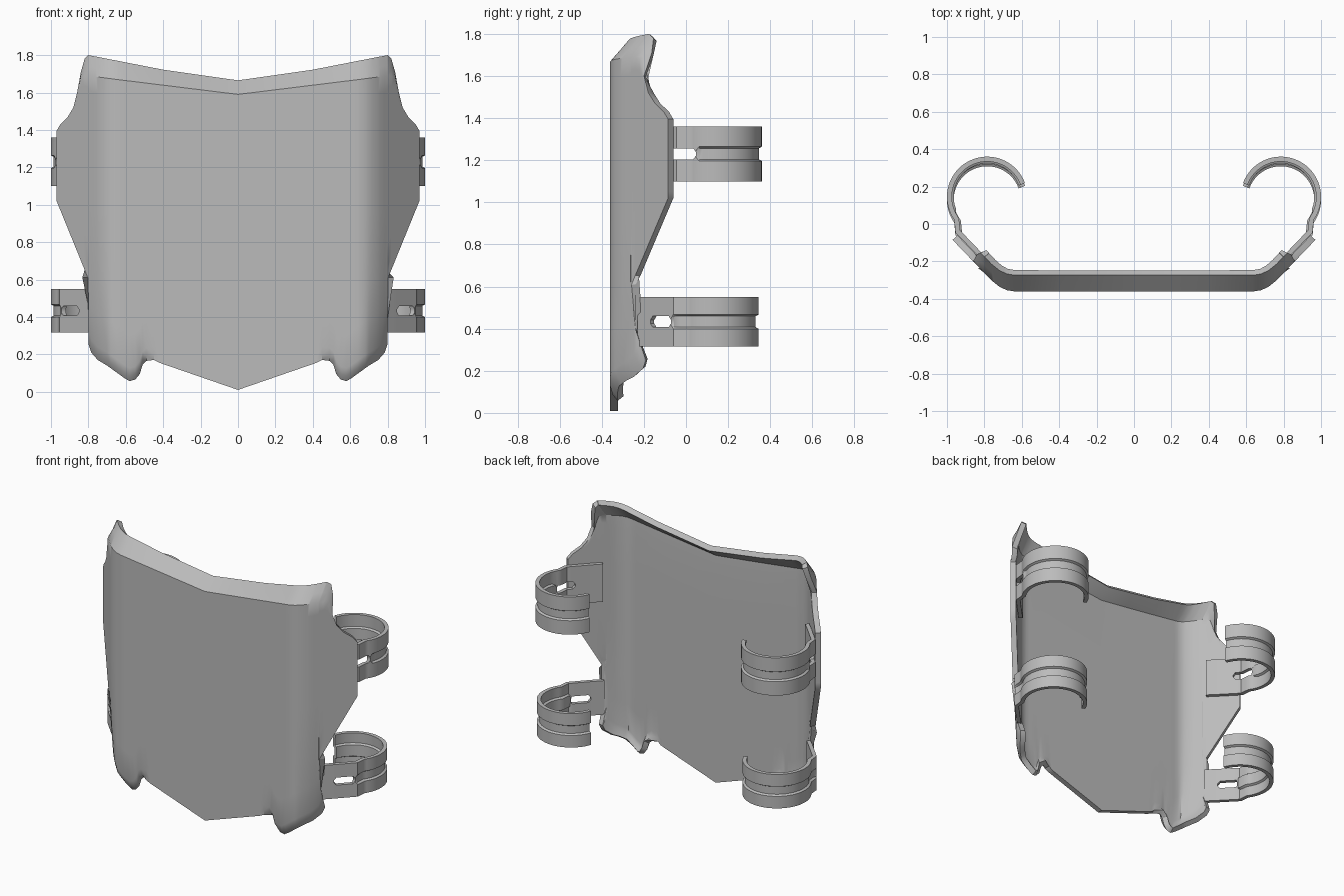
import bpy, bmesh, math

cube = bpy.data.objects.get("Cube")
if cube:
    bpy.data.objects.remove(cube, do_unlink=True)

grey = bpy.data.materials.new("plain_grey")
grey.use_nodes = True
grey.diffuse_color = (0.5, 0.5, 0.5, 1)
grey.node_tree.nodes["Principled BSDF"].inputs["Base Color"].default_value = (0.5, 0.5, 0.5, 1)


def interp(points, x):
    """Piecewise linear lookup."""
    for (x0, y0), (x1, y1) in zip(points, points[1:]):
        if x <= x1:
            return y0 + (y1 - y0) * max(0, x - x0) / (x1 - x0)
    return points[-1][1]


def clamp(v):
    return max(0.0, min(1.0, v))


def sheet(name, columns, thickness, skip=lambda i, j: False):
    """Skin a grid of columns, mirror it, thicken it and shade it."""
    bm = bmesh.new()
    grid = [[bm.verts.new(p) for p in col] for col in columns]
    for i in range(len(grid) - 1):
        for j in range(len(grid[0]) - 1):
            if not skip(i, j):
                bm.faces.new((grid[i][j], grid[i + 1][j], grid[i + 1][j + 1], grid[i][j + 1]))
    mesh = bpy.data.meshes.new(name)
    bm.to_mesh(mesh)
    bm.free()
    mesh.materials.append(grey)
    obj = bpy.data.objects.new(name, mesh)
    bpy.context.collection.objects.link(obj)
    mirror = obj.modifiers.new("mirror", 'MIRROR')
    mirror.use_clip = True
    solid = obj.modifiers.new("thickness", 'SOLIDIFY')
    solid.thickness = thickness
    solid.offset = -1
    bpy.ops.object.select_all(action='DESELECT')
    obj.select_set(True)
    bpy.context.view_layer.objects.active = obj
    bpy.ops.object.convert(target='MESH')
    bpy.ops.object.shade_smooth_by_angle(angle=math.radians(32))
    return obj


# Shield panel: lower edge, upper edge, crease and depth across half the width
bottom = [(0, .01), (.42, .155), (.45, .17), (.49, .165), (.51, .145), (.525, .095),
          (.55, .065), (.58, .057), (.61, .075), (.7, .14), (.75, .17), (.785, .21),
          (.798, .25), (.803, .61), (.86, .75), (.97, 1.02)]
top = [(0, 1.665), (.4, 1.722), (.8, 1.8), (.82, 1.78), (.84, 1.71), (.86, 1.6),
       (.88, 1.52), (.91, 1.47), (.95, 1.43), (.97, 1.395)]
crease = [(0, 1.59), (.65, 1.67), (.8, 1.69)]
depth = [(0, -.36), (.64, -.36), (.68, -.354), (.72, -.335), (.76, -.303), (.8, -.262), (.97, -.085)]
xs = sorted({p[0] for curve in (bottom, top, crease, depth) for p in curve} | {.2})

panel = []
for x in xs:
    low, high = interp(bottom, x), interp(top, x)
    fold = min(interp(crease, x), high - .03)
    zs = [low, low + .03, low + .07]
    zs += [low + .07 + (fold - low - .07) * t for t in (.12, .25, .5, .75, .94, 1)]
    zs += [(fold + high) / 2, high]
    column = []
    for z in zs:
        y = interp(depth, x)
        y += .087 * clamp((z - interp(crease, x)) / (high - fold))     # upper lip
        y += .045 * clamp((x - .68) / .12) * clamp((.6 - z) / .4)      # lower flare
        if .45 < x < .8:
            y += .035 * clamp((low + .07 - z) / .07) ** 2              # lower tabs
        column.append((x, y, z))
    panel.append(column)
sheet("shield_panel", panel, .036)


# Hooked clips with a pressed groove and a slot near the panel
def clip(name, z_mid, half, y_shift, slot_start, slot_end):
    corners = [(.79, -.215), (.84, -.165), (.955, -.045), (.961, .022)]
    path = []
    for (x0, y0), (x1, y1) in zip(corners, corners[1:]):
        n = max(2, round(math.dist((x0, y0), (x1, y1)) / .015))
        path += [(x0 + (x1 - x0) * k / n, y0 + (y1 - y0) * k / n) for k in range(n)]
    for k in range(49):
        a = math.radians(-35 + 195 * k / 48)
        path.append((.785 + .215 * math.cos(a), .145 + .215 * math.sin(a)))
    path = [(x, y + y_shift) for x, y in path]
    inside = [i for i, p in enumerate(path[:30]) if slot_start <= p[1] <= slot_end and p[0] > .78]
    first, last = inside[0], inside[-1]
    columns = []
    for i, (x, y) in enumerate(path):
        a, b = path[max(i - 1, 0)], path[min(i + 1, len(path) - 1)]
        length = math.dist(a, b)
        nx, ny = (b[1] - a[1]) / length, (a[0] - b[0]) / length
        gap = .008 if i in (first, last) else .026
        press = .014 * clamp((i - last) / 2)
        rows = [(-half, 0), (-gap - .008, 0), (-gap, press), (gap, press), (gap + .008, 0), (half, 0)]
        columns.append([(x - nx * d, y - ny * d, z_mid + h) for h, d in rows])
    sheet(name, columns, .026, lambda i, j: j == 2 and first <= i < last)


clip("upper_clips", 1.23, .13, 0, -.09, .06)
clip("lower_clips", .433, .117, -.015, -.17, -.07)
